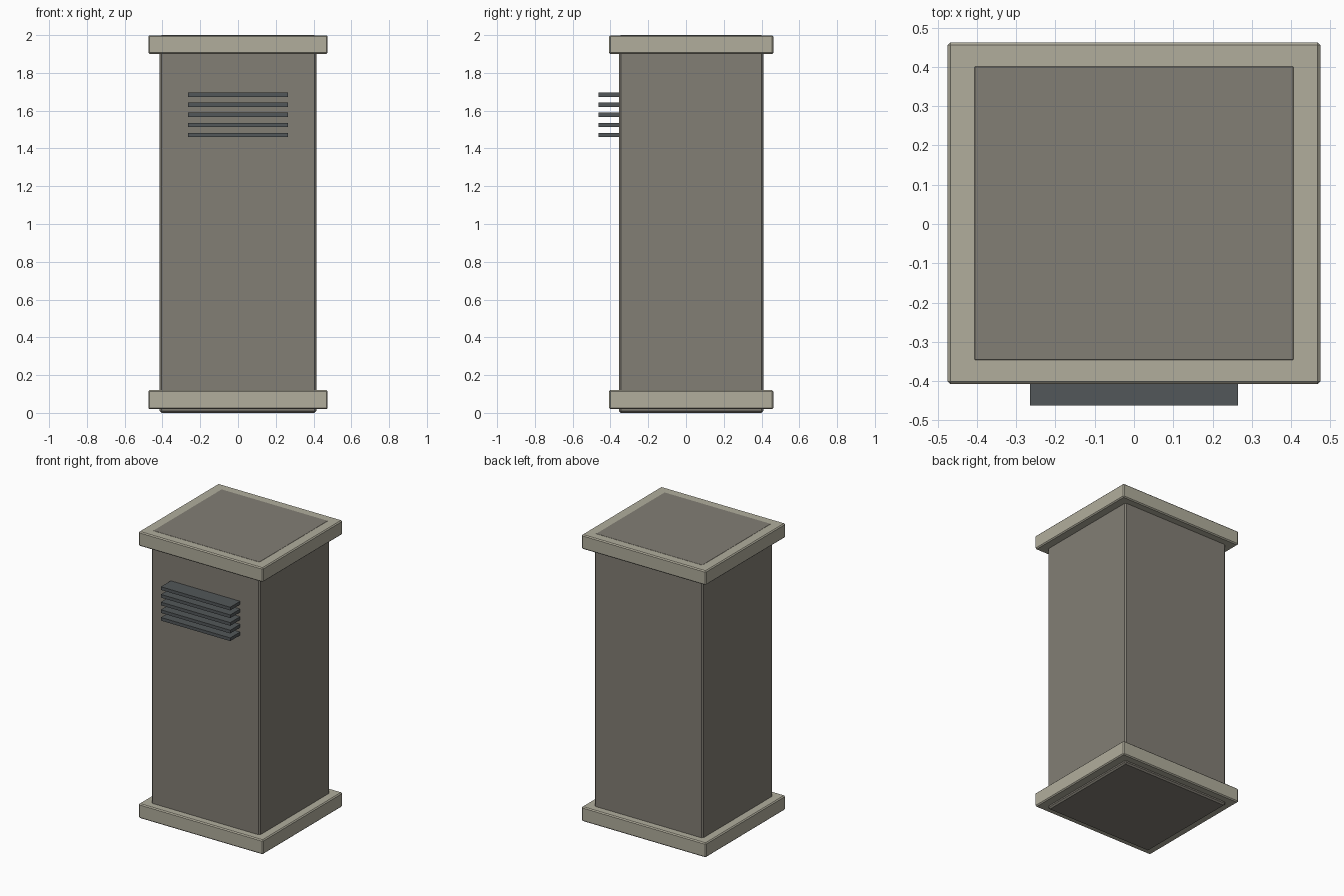
import bpy
import bmesh
from mathutils import Vector

cube = bpy.data.objects.get("Cube")
if cube:
    bpy.data.objects.remove(cube, do_unlink=True)


def make_material(name, rgb):
    mat = bpy.data.materials.new(name)
    mat.use_nodes = True
    color = (*rgb, 1.0)
    mat.diffuse_color = color
    mat.node_tree.nodes["Principled BSDF"].inputs["Base Color"].default_value = color
    return mat


def box(name, low, high, mat, chamfer=0.0):
    """Box between two corners, with optional chamfered edges."""
    low, high = Vector(low), Vector(high)
    center, size = (low + high) / 2, high - low
    bm = bmesh.new()
    bmesh.ops.create_cube(bm, size=1.0)
    bmesh.ops.scale(bm, vec=size, verts=bm.verts)
    if chamfer:
        bmesh.ops.bevel(bm, geom=bm.edges[:], offset=chamfer, segments=1,
                        affect='EDGES', profile=0.5)
    mesh = bpy.data.meshes.new(name)
    bm.to_mesh(mesh)
    bm.free()
    mesh.materials.append(mat)
    obj = bpy.data.objects.new(name, mesh)
    obj.location = center
    bpy.context.collection.objects.link(obj)
    return obj


body_paint = make_material("warm grey", (0.225, 0.21, 0.178))
trim_paint = make_material("pale beige", (0.44, 0.42, 0.335))
slat_paint = make_material("dark slate", (0.085, 0.095, 0.1))

# Cabinet body, running through both trims
box("cabinet_body", (-0.415, -0.355, 0), (0.415, 0.41, 2), body_paint, 0.01)

# Base and top trims; the top sits a hair below the body's upper face
for name, bottom, top in (("base_trim", 0.02, 0.12), ("top_trim", 1.9, 1.999)):
    box(name, (-0.475, -0.408, bottom), (0.475, 0.463, top), trim_paint, 0.007)

# Vent slats on the front
for i in range(5):
    z = 1.472 + 0.053 * i
    box(f"vent_slat_{i + 1}", (-0.265, -0.463, z - 0.011),
        (0.265, -0.34, z + 0.011), slat_paint)
